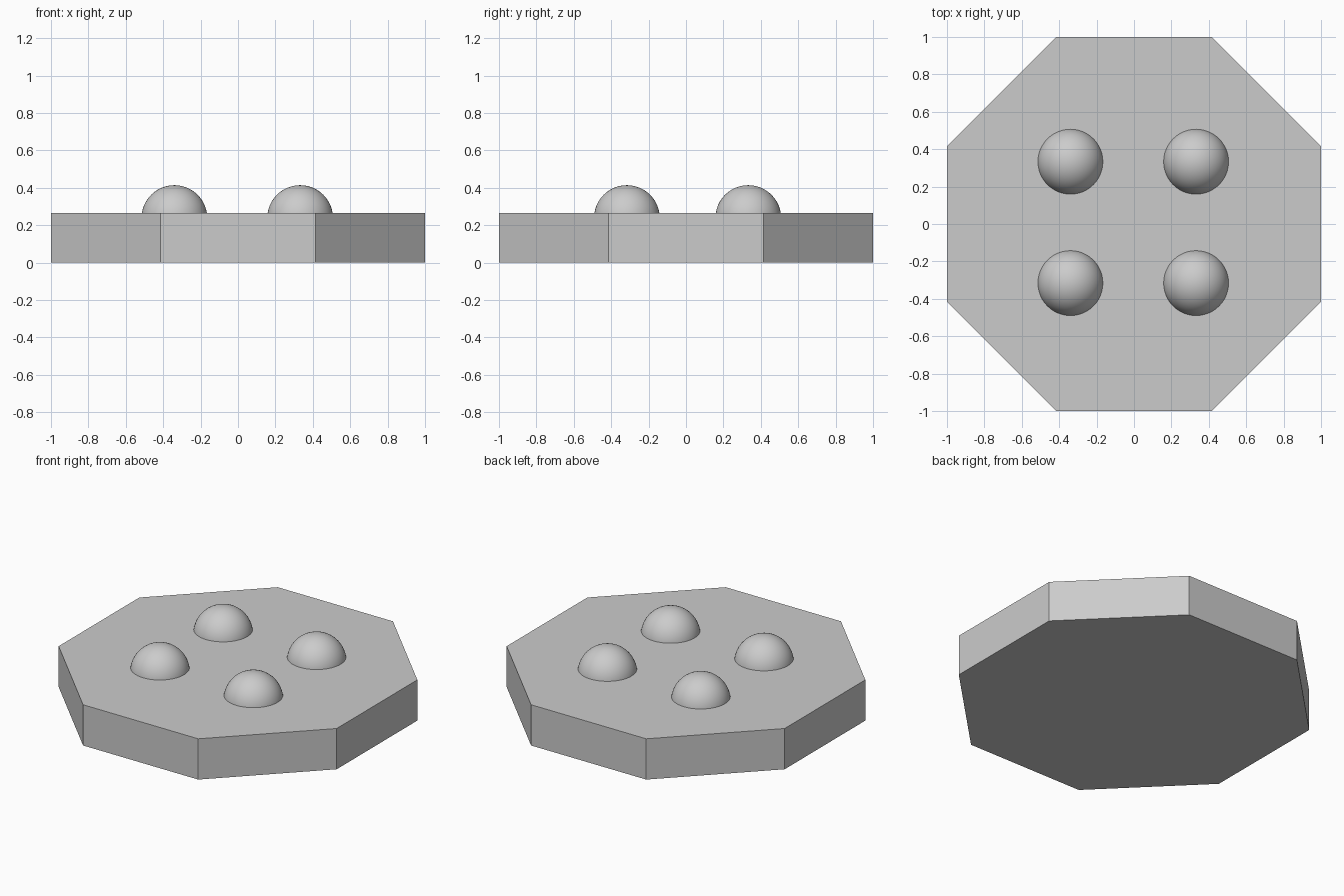
import bpy
from math import pi, cos

cube = bpy.data.objects.get("Cube")
if cube:
    bpy.data.objects.remove(cube, do_unlink=True)

# One plain grey for everything
GREY = (0.6, 0.6, 0.6, 1.0)
grey = bpy.data.materials.new("light grey")
grey.use_nodes = True
grey.diffuse_color = GREY
grey.node_tree.nodes["Principled BSDF"].inputs["Base Color"].default_value = GREY

THICKNESS = 0.265
DOME_RADIUS = 0.176
DOME_CENTRE_Z = 0.238


def finish(name):
    obj = bpy.context.object
    obj.name = obj.data.name = name
    obj.data.materials.append(grey)
    return obj


# Octagonal plate with flats facing the axes
bpy.ops.mesh.primitive_cylinder_add(
    vertices=8, radius=1 / cos(pi / 8), depth=THICKNESS,
    location=(0, 0, THICKNESS / 2), rotation=(0, 0, pi / 8))
finish("octagonal_plate")
bpy.ops.object.transform_apply(location=True, rotation=True, scale=True)

# Four smooth domes, balls sunk into the plate
for side, x in (("right", -0.34), ("left", 0.332)):
    for end, y in (("front", -0.316), ("back", 0.333)):
        bpy.ops.mesh.primitive_uv_sphere_add(
            segments=48, ring_count=24, radius=DOME_RADIUS,
            location=(x, y, DOME_CENTRE_Z))
        finish(f"{end}_{side}_dome")
        bpy.ops.object.shade_smooth()
